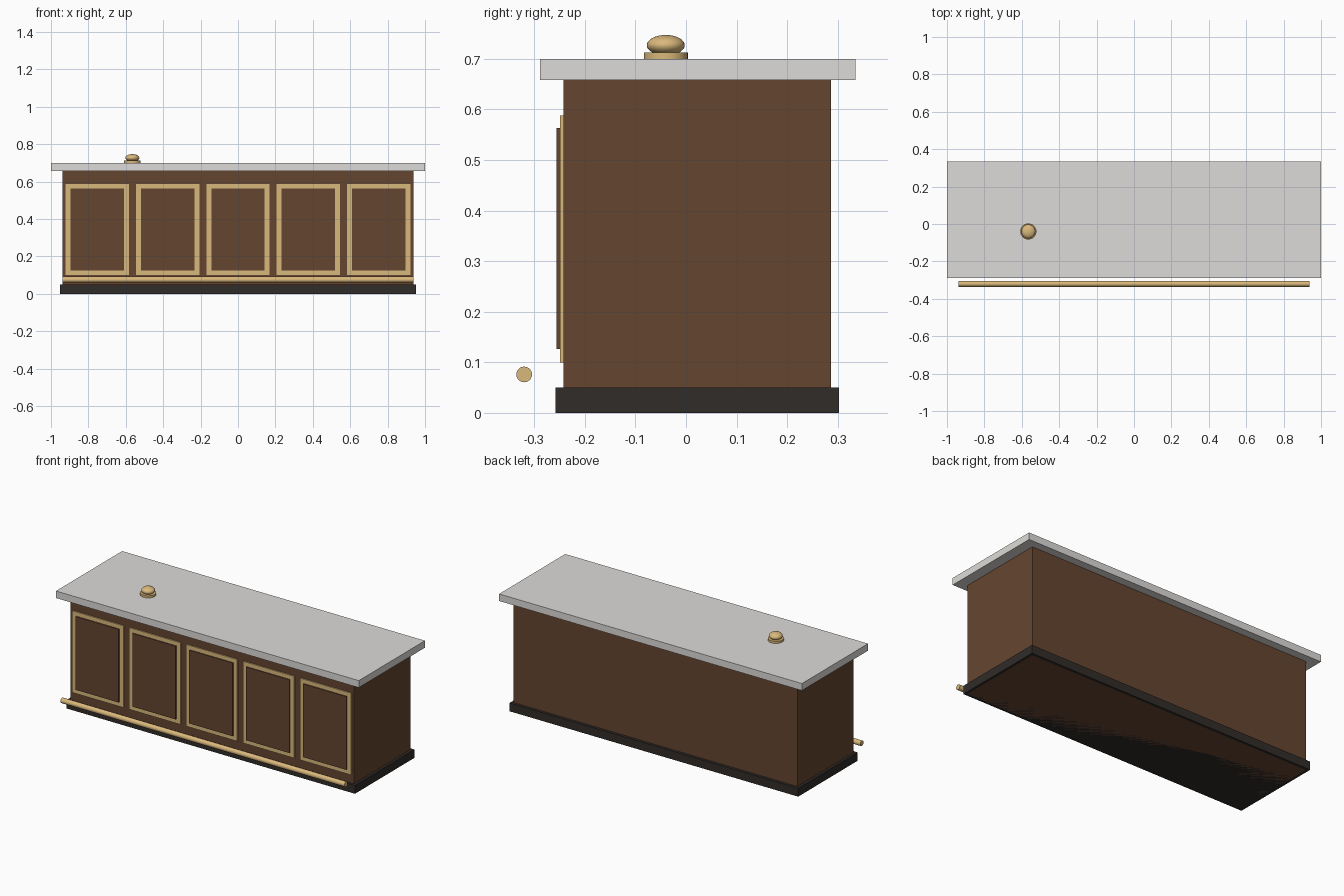
import bpy

if "Cube" in bpy.data.objects:
    bpy.data.objects.remove(bpy.data.objects["Cube"])


def material(name, rgb):
    m = bpy.data.materials.new(name)
    m.diffuse_color = (*rgb, 1)
    m.use_nodes = True
    m.node_tree.nodes["Principled BSDF"].inputs["Base Color"].default_value = m.diffuse_color
    return m


WOOD = material("wood", (0.13, 0.06, 0.03))
DARK = material("dark_base", (0.03, 0.025, 0.022))
BRASS = material("brass", (0.70, 0.48, 0.20))
STONE = material("stone", (0.72, 0.71, 0.69))


def box(name, x, y, z, mat):
    """Box from (min, max) ranges on each axis."""
    bpy.ops.mesh.primitive_cube_add(size=1, location=[sum(r) / 2 for r in (x, y, z)])
    o = bpy.context.object
    o.name = name
    o.scale = [r[1] - r[0] for r in (x, y, z)]
    bpy.ops.object.transform_apply(location=False, rotation=False, scale=True)
    o.data.materials.append(mat)
    return o


def finish_round(name, mat):
    o = bpy.context.object
    o.name = name
    o.data.materials.append(mat)
    bpy.ops.object.shade_smooth_by_angle()


# Counter carcass, plinth and top
box("counter_body", (-0.937, 0.937), (-0.242, 0.287), (0.0, 0.66), WOOD)
box("plinth", (-0.953, 0.953), (-0.258, 0.303), (0.0, 0.05), DARK)
box("countertop", (-1.0, 1.0), (-0.289, 0.335), (0.658, 0.70), STONE)

# Front panels with brass surrounds
for i in range(5):
    cx = (i - 2) * 0.376
    box(f"panel_trim_{i + 1}", (cx - 0.169, cx + 0.169), (-0.249, -0.237), (0.10, 0.588), BRASS)
    box(f"panel_{i + 1}", (cx - 0.143, cx + 0.143), (-0.256, -0.240), (0.126, 0.563), WOOD)

# Foot rail
bpy.ops.mesh.primitive_cylinder_add(vertices=24, radius=0.0155, depth=1.875,
                                    location=(0, -0.32, 0.076), rotation=(0, 1.570796, 0))
finish_round("foot_rail", BRASS)

# Service bell
bpy.ops.mesh.primitive_cylinder_add(vertices=32, radius=0.0435, depth=0.013,
                                    location=(-0.565, -0.04, 0.7062))
finish_round("bell_base", BRASS)
bpy.ops.mesh.primitive_uv_sphere_add(segments=32, ring_count=16, radius=0.0375,
                                     location=(-0.565, -0.04, 0.727))
bpy.context.object.scale.z = 0.54
bpy.ops.object.transform_apply(location=False, rotation=False, scale=True)
finish_round("bell_dome", BRASS)
